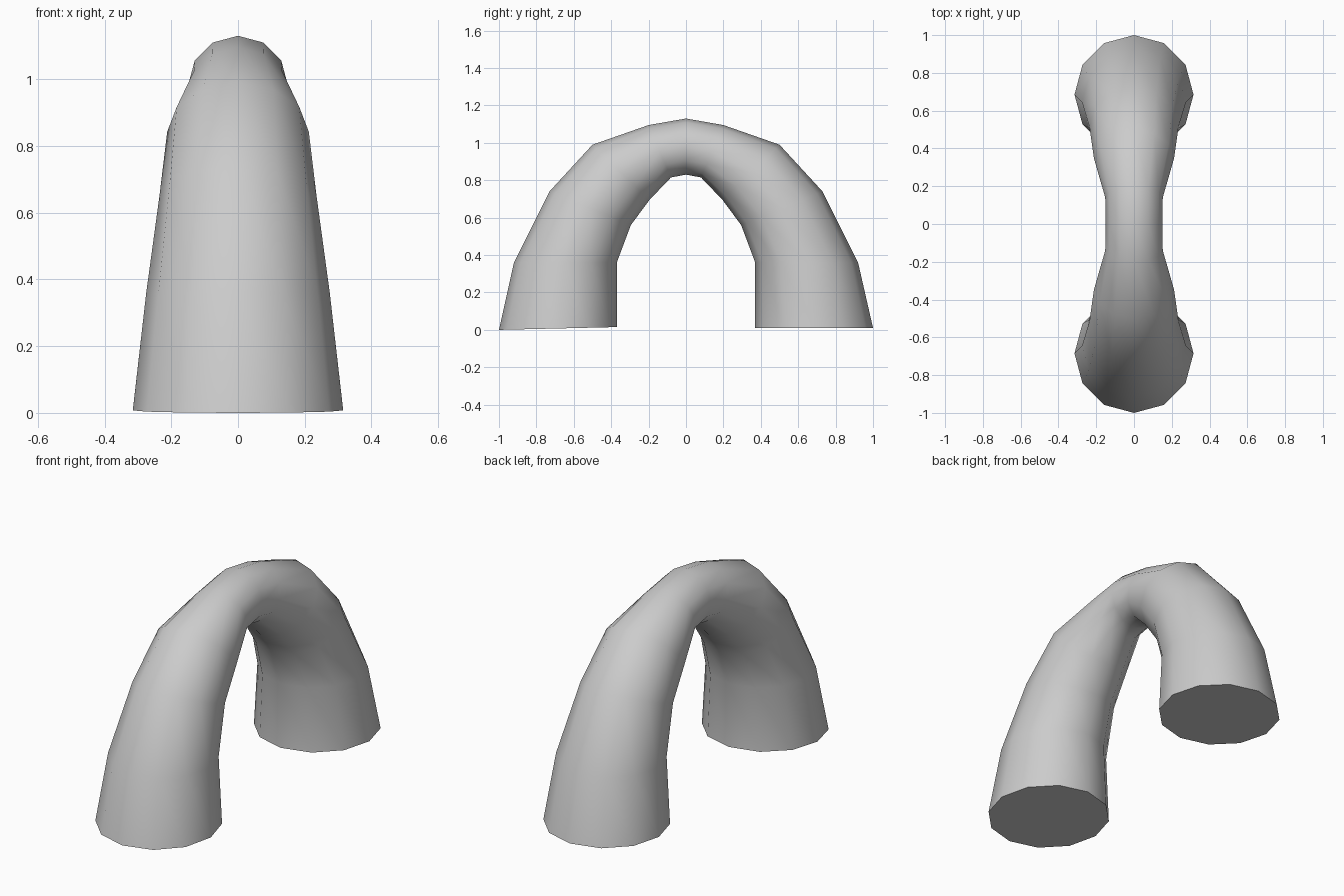
import bpy, bmesh, math
from mathutils import Vector

if "Cube" in bpy.data.objects:
    bpy.data.objects.remove(bpy.data.objects["Cube"])

SIDES = 12

# Half profile of the arch: (outer y, outer z, inner y, inner z), foot to crown
half = [
    (1.00, 0.01, 0.37, 0.01),
    (0.92, 0.36, 0.37, 0.36),
    (0.73, 0.74, 0.295, 0.56),
    (0.50, 0.99, 0.195, 0.695),
    (0.20, 1.095, 0.08, 0.815),
    (0.00, 1.13, 0.00, 0.83),
]
mirrored = [(-oy, oz, -iy, iz) for oy, oz, iy, iz in half[:-1]]
mirrored[0] = (-1.00, 0.0, -0.37, 0.015)   # front foot is cut at a slight tilt
profile = half + mirrored[::-1]

# Tapered tube: one circular ring per profile station
bm = bmesh.new()
rings = []
for oy, oz, iy, iz in profile:
    outer, inner = Vector((0, oy, oz)), Vector((0, iy, iz))
    centre, axis = (outer + inner) / 2, (outer - inner) / 2
    side = Vector((axis.length, 0, 0))
    rings.append([bm.verts.new(centre + axis * math.cos(a) + side * math.sin(a))
                  for a in (2 * math.pi * i / SIDES for i in range(SIDES))])

for a, b in zip(rings, rings[1:]):
    for i in range(SIDES):
        j = (i + 1) % SIDES
        bm.faces.new((a[i], a[j], b[j], b[i]))

# Flat feet
bm.faces.new(rings[0])
bm.faces.new(rings[-1])
bmesh.ops.recalc_face_normals(bm, faces=bm.faces)

mesh = bpy.data.meshes.new("arched_tube")
bm.to_mesh(mesh)
bm.free()
arch = bpy.data.objects.new("arched_tube", mesh)
bpy.context.collection.objects.link(arch)

# Smooth sides, crisp feet
bpy.context.view_layer.objects.active = arch
arch.select_set(True)
bpy.ops.object.shade_smooth_by_angle(angle=math.radians(50))
